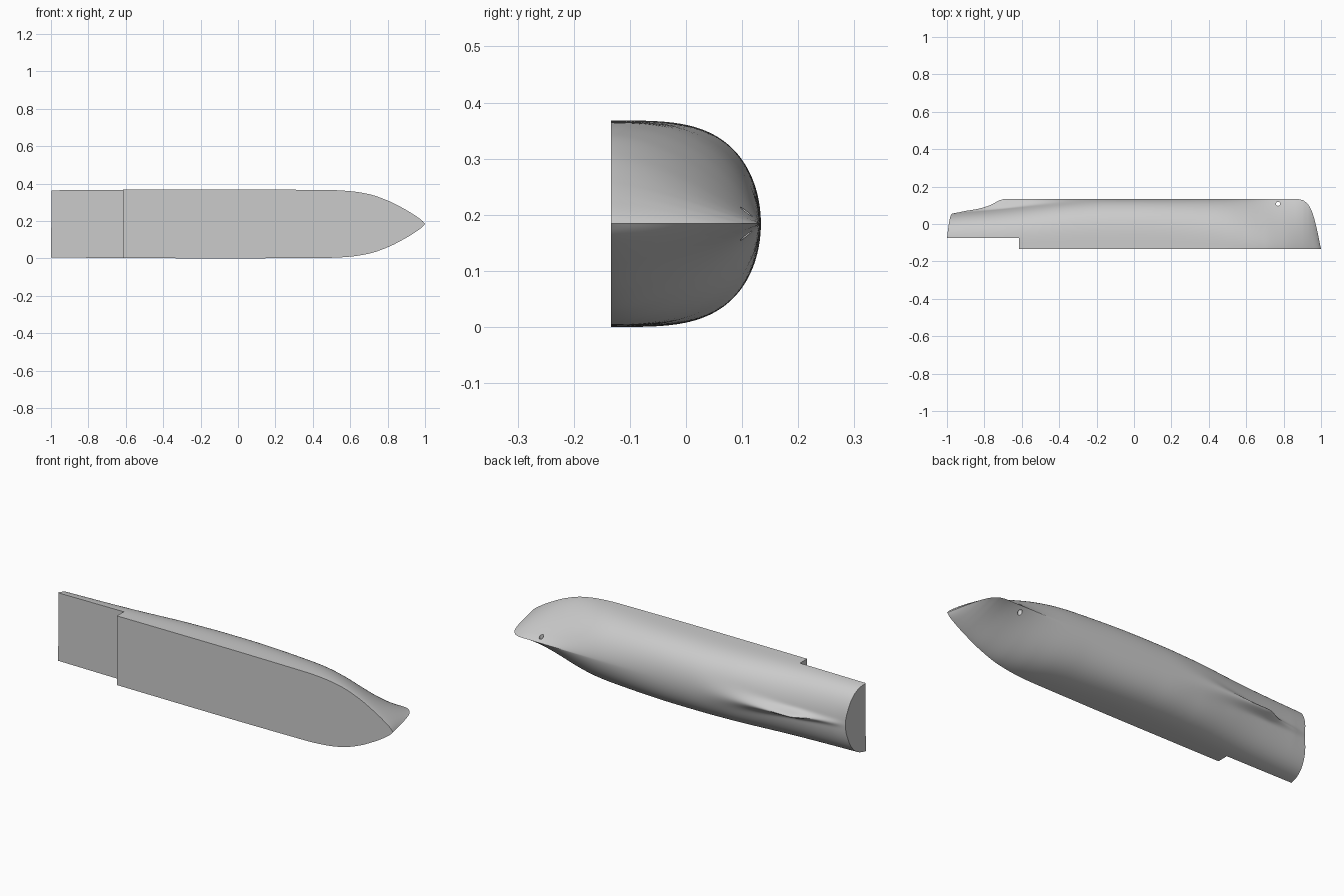
import bpy, bmesh, math

if "Cube" in bpy.data.objects:
    bpy.data.objects.remove(bpy.data.objects["Cube"])

DECK, KEEL, MID = -0.1335, 0.1335, 0.184


def curve(pts):
    """Monotone smooth interpolation through (x, value) points."""
    n = len(pts)
    d = [(pts[i + 1][1] - pts[i][1]) / (pts[i + 1][0] - pts[i][0]) for i in range(n - 1)]
    m = [d[0]] + [0 if d[i - 1] * d[i] <= 0 else 2 * d[i - 1] * d[i] / (d[i - 1] + d[i])
                  for i in range(1, n - 1)] + [d[-1]]

    def f(x):
        x = min(max(x, pts[0][0]), pts[-1][0])
        i = next(k for k in range(n - 1) if x <= pts[k + 1][0])
        h = pts[i + 1][0] - pts[i][0]
        t = (x - pts[i][0]) / h
        return ((1 + 2 * t) * (1 - t) ** 2 * pts[i][1] + t * (1 - t) ** 2 * h * m[i]
                + t * t * (3 - 2 * t) * pts[i + 1][1] + t * t * (t - 1) * h * m[i + 1])
    return f


# Hull lines: deck half-breadth, body depth, skeg depth, section fullness
beam = curve([(-1, .181), (-.6, .183), (0, .184), (.4, .182), (.5, .181), (.6, .175),
              (.7, .159), (.8, .125), (.9, .074), (.95, .043), (.985, .017), (1, 0)])
body = curve([(-1, .056), (-.85, .068), (-.7, .083), (-.5, .106), (-.3, .124), (-.1, KEEL),
              (.87, KEEL), (.9, .128), (.93, .105), (.95, .07), (.97, .005), (1, DECK)])
keel = curve([(-1, .056), (-.9, .07), (-.83, .082), (-.77, .1), (-.71, .13), (-.69, KEEL), (-.1, KEEL)])
skeg_w = curve([(-1, .014), (-.7, .016), (-.5, .028), (-.3, .05), (-.1, .08)])
full_t = curve([(-1, 3.6), (0, 3.6), (.4, 3.0), (.75, 1.6), (.95, 1.3)])
full_w = curve([(-1, 2.0), (-.6, 1.7), (-.3, 2.0), (0, 2.0), (.4, 1.65), (.75, 1.05), (.95, .9)])
stern_rake = curve([(-.075, 0), (0, .01), (.045, .02), (.06, .032)])


def section(x, steps=44):
    half = []
    for k in range(steps + 1):
        a = math.pi / 2 * k / steps
        t = math.sin(a) ** (2 / full_t(x))
        w = beam(x) * max(math.cos(a), 0) ** (2 / full_w(x)) if k < steps else 0
        y = DECK + (body(x) - DECK) * t
        if x < -.1:
            y += max(0, keel(x) - body(x)) * math.exp(-(w / skeg_w(x)) ** 2)
        xx = x + stern_rake(y) * max(0, (-.9 - x) / .1)
        half.append((xx, y, w))
    return ([(a, b, MID + w) for a, b, w in half]
            + [(a, b, MID - w) for a, b, w in reversed(half[:-1])])


# Hull shell lofted through the stations
xs = [-1 + .02 * i for i in range(80)] + [.6 + .0125 * i for i in range(24)] + \
     [.9 + .004 * i for i in range(26)]
xs[-1] = 1.0
bm = bmesh.new()
rows = [[bm.verts.new(p) for p in section(x)] for x in xs]
for r, s in zip(rows, rows[1:]):
    for i in range(len(r) - 1):
        bm.faces.new((r[i], r[i + 1], s[i + 1], s[i]))
    bm.faces.new((r[-1], r[0], s[0], s[-1]))  # deck strip
bm.faces.new(rows[0])  # transom
bmesh.ops.remove_doubles(bm, verts=bm.verts, dist=1e-5)
bmesh.ops.recalc_face_normals(bm, faces=bm.faces)
mesh = bpy.data.meshes.new("ship_hull")
bm.to_mesh(mesh)
bm.free()
hull = bpy.data.objects.new("ship_hull", mesh)
bpy.context.collection.objects.link(hull)


def cut(cutter, name):
    cutter.name = name
    cutter.hide_render = True
    bpy.context.view_layer.objects.active = hull
    mod = hull.modifiers.new(name, 'BOOLEAN')
    mod.operation, mod.solver, mod.object = 'DIFFERENCE', 'EXACT', cutter
    bpy.ops.object.modifier_apply(modifier=name)
    bpy.data.objects.remove(cutter)


# Lowered aft deck
bpy.ops.mesh.primitive_cube_add(size=1, location=(-.615 - .5, -.075 - .5, MID))
cut(bpy.context.object, "aft_deck_cutter")

# Bow thruster tunnel
bpy.ops.mesh.primitive_cylinder_add(vertices=24, radius=.011, depth=.6, location=(.77, .108, MID))
cut(bpy.context.object, "thruster_cutter")

# Smooth shading with crisp deck and transom edges
bpy.ops.object.select_all(action='DESELECT')
hull.select_set(True)
bpy.context.view_layer.objects.active = hull
bpy.ops.object.shade_smooth_by_angle(angle=math.radians(35))
